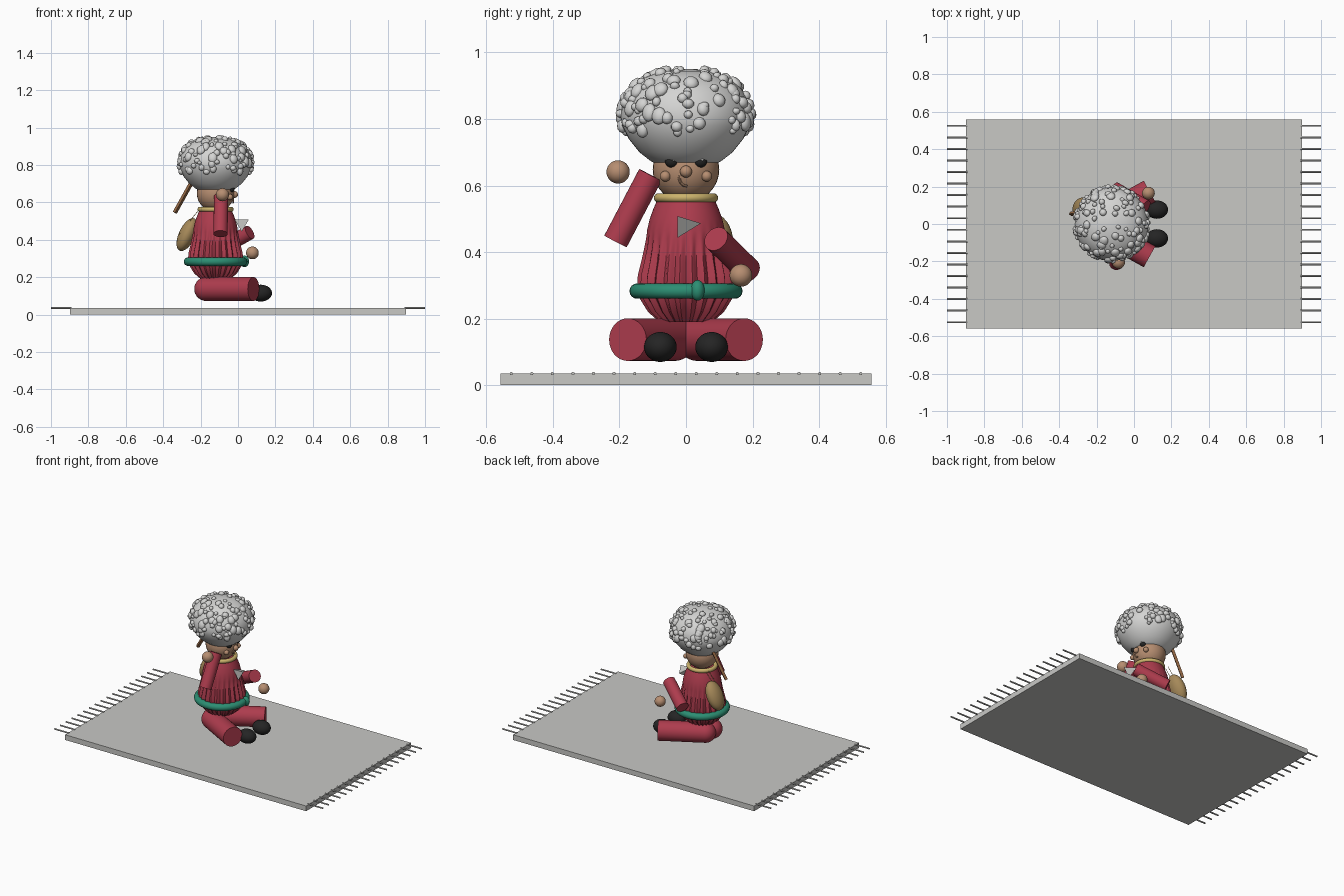
import bpy, bmesh, math, random
from mathutils import Vector, Matrix

random.seed(7)
if "Cube" in bpy.data.objects:
    bpy.data.objects.remove(bpy.data.objects["Cube"])


def material(name, *rgb):
    m = bpy.data.materials.new(name)
    m.use_nodes = True
    m.diffuse_color = (*rgb, 1)
    m.node_tree.nodes["Principled BSDF"].inputs["Base Color"].default_value = (*rgb, 1)
    return m


RED = material("crimson cloth", .42, .045, .075)
RUG = material("rug grey", .58, .58, .56)
HAIR = material("pale grey hair", .66, .66, .65)
SKIN = material("tan skin", .47, .27, .165)
GOLD = material("gold", .6, .45, .15)
GREEN = material("green sash", .025, .27, .17)
WOOD = material("brown wood", .28, .13, .055)
TAN = material("light wood", .38, .25, .1)
BLACK = material("black", .018, .018, .018)
CX = -.12  # body axis


def finish(name, bm, mat, smooth=True):
    bmesh.ops.recalc_face_normals(bm, faces=bm.faces[:])
    mesh = bpy.data.meshes.new(name)
    bm.to_mesh(mesh)
    bm.free()
    mesh.materials.append(mat)
    ob = bpy.data.objects.new(name, mesh)
    bpy.context.collection.objects.link(ob)
    if smooth:
        bpy.ops.object.select_all(action='DESELECT')
        ob.select_set(True)
        bpy.context.view_layer.objects.active = ob
        bpy.ops.object.shade_smooth_by_angle(angle=math.radians(40))
    return ob


def ball(name, mat, loc, radii, tilt=0):
    bm = bmesh.new()
    m = Matrix.Translation(loc) @ Matrix.Rotation(tilt, 4, 'Y') @ Matrix.Diagonal((*radii, 1))
    bmesh.ops.create_uvsphere(bm, u_segments=32, v_segments=16, radius=1, matrix=m)
    return finish(name, bm, mat)


def add_rod(bm, a, b, r, sides=32):
    a, b = Vector(a), Vector(b)
    turn = (b - a).to_track_quat('Z', 'Y').to_matrix().to_4x4()
    bmesh.ops.create_cone(bm, cap_ends=True, segments=sides, radius1=r, radius2=r,
                          depth=(b - a).length, matrix=Matrix.Translation((a + b) / 2) @ turn)


def rod(name, mat, a, b, r, sides=32):
    bm = bmesh.new()
    add_rod(bm, a, b, r, sides)
    return finish(name, bm, mat)


def lathe(name, mat, profile, segments=96, pleats=0):
    """Revolve (radius, height, pleat depth) points around the body axis."""
    bm = bmesh.new()
    rings = []
    for r, z, depth in profile:
        ring = []
        for i in range(segments):
            t = math.tau * i / segments
            q = r - depth * (.5 + .5 * math.cos(pleats * t))
            ring.append(bm.verts.new((CX + q * math.cos(t), q * math.sin(t), z)))
        rings.append(ring)
    for low, high in zip(rings, rings[1:]):
        for i in range(segments):
            j = (i + 1) % segments
            bm.faces.new((low[i], low[j], high[j], high[i]))
    bm.faces.new(rings[0])
    bm.faces.new(rings[-1])
    return finish(name, bm, mat)


def ring(name, mat, z, major, minor):
    bpy.ops.mesh.primitive_torus_add(location=(CX, 0, z), major_radius=major, minor_radius=minor,
                                     major_segments=48, minor_segments=16)
    ob = bpy.context.object
    ob.name = name
    ob.data.materials.append(mat)
    bpy.ops.object.shade_smooth()


# Rug and end fringes
bm = bmesh.new()
bmesh.ops.create_cube(bm, size=1, matrix=Matrix.Translation((0, 0, .0175)) @ Matrix.Diagonal((1.795, 1.115, .035, 1)))
finish("rug", bm, RUG, False)
bm = bmesh.new()
for side in (-1, 1):
    for i in range(18):
        y = -.525 + i * 1.05 / 17
        add_rod(bm, (side * .89, y, .035), (side, y, .035), .005, 8)
finish("rug_fringe", bm, RUG)

# Pleated robe, sash and collar
lathe("robe", RED, [(.08, .19, .012), (.115, .22, .014), (.14, .26, .012), (.148, .3, .014),
                    (.146, .33, .016), (.136, .37, .014), (.127, .41, .01), (.121, .44, .004),
                    (.117, .465, 0), (.109, .5, 0), (.098, .53, 0), (.085, .56, 0)],
      segments=144, pleats=24)
ring("sash", GREEN, .283, .147, .023)
ball("sash_knot", GREEN, (.035, .035, .285), (.024, .021, .031))
ring("collar", GOLD, .563, .083, .0135)

# Legs, feet, face pairs
for side, label in ((-1, "right"), (1, "left")):
    bm = bmesh.new()
    hip, knee = (-.17, side * .035, .137), (.083, side * .175, .137)
    add_rod(bm, hip, knee, .064)
    bmesh.ops.create_uvsphere(bm, u_segments=32, v_segments=16, radius=.064, matrix=Matrix.Translation(hip))
    finish(label + "_leg", bm, RED)
    ball(label + "_foot", BLACK, (.122, side * .077, .115), (.06, .049, .045))
    ball(label + "_eye", BLACK, (-.036, side * .043, .672), (.018, .02, .018))
    ball(label + "_eye_glint", HAIR, (-.02, side * .043 + .006, .678), (.004, .004, .004))
    ball(label + "_cheek", SKIN, (-.042, side * .062, .628), (.016, .016, .016))

# Sleeves and hands
rod("right_sleeve", RED, (-.09, -.107, .632), (-.094, -.212, .432), .038)
rod("left_sleeve", RED, (.063, .09, .44), (-.105, .187, .345), .039)
ball("right_hand", SKIN, (-.083, -.204, .641), (.035,) * 3)
ball("left_hand", SKIN, (.077, .165, .33), (.034,) * 3)

# Head, nose and smiling mouth
ball("head", SKIN, (CX, 0, .648), (.1, .1, .098))
ball("nose", SKIN, (-.018, 0, .642), (.018,) * 3)
bm = bmesh.new()
arc = [(-.026, .004 + .024 * math.cos(t), .622 + .024 * math.sin(t))
       for t in [math.pi * (.8 + .1 * k) for k in range(8)]]
for a, b in zip(arc, arc[1:]):
    add_rod(bm, a, b, .004, 8)
finish("mouth", bm, SKIN)

# Hair dome with scattered curls
dome = [(.09, .665, 0), (.108, .675, 0), (.14, .7, 0), (.172, .74, 0), (.192, .78, 0),
        (.197, .81, 0), (.19, .85, 0), (.168, .89, 0), (.13, .922, 0), (.08, .942, 0), (.02, .95, 0)]
lathe("hair", HAIR, dome, segments=48)
bm = bmesh.new()
for k in range(150):
    z = .76 + .188 * (k + .5) / 150
    for (r1, z1, _), (r2, z2, _) in zip(dome, dome[1:]):
        if z1 <= z <= z2:
            r = r1 + (r2 - r1) * (z - z1) / (z2 - z1)
    t = k * 2.39996 + random.uniform(-.4, .4)
    spot = Vector((CX + r * math.cos(t), r * math.sin(t), z))
    out = (spot - Vector((CX, 0, .78))).normalized()
    s = random.uniform(.011, .025)
    m = (Matrix.Translation(spot) @ out.to_track_quat('Z', 'Y').to_matrix().to_4x4()
         @ Matrix.Diagonal((s, s * random.uniform(.8, 1.25), min(s, .016), 1)))
    bmesh.ops.create_icosphere(bm, subdivisions=2, radius=1, matrix=m)
finish("hair_curls", bm, HAIR)

# Instrument on the back: bowl, neck and strings
ball("instrument_bowl", TAN, (-.272, .08, .428), (.044, .062, .095), math.radians(25))
rod("instrument_neck", WOOD, (-.338, .055, .545), (-.235, .065, .73), .012, 4)
for y in (.05, .075):
    rod("instrument_string", GOLD, (-.315, y, .43), (-.205, y, .565), .0015, 6)

# Pointed chest ornament
bm = bmesh.new()
m = Matrix.Translation((.02, .01, .48)) @ Matrix.Rotation(-math.pi / 2, 4, 'X')
bmesh.ops.create_cone(bm, cap_ends=True, segments=3, radius1=.043, radius2=0, depth=.07, matrix=m)
low = min(v.co.z for v in bm.verts)
high = max(v.co.z for v in bm.verts)
# Keep a flat edge on top and a single point below
if sum(v.co.z > high - .001 for v in bm.verts) < 2:
    bmesh.ops.rotate(bm, verts=bm.verts[:], cent=(.02, 0, .48), matrix=Matrix.Rotation(math.pi, 3, 'Y'))
bmesh.ops.translate(bm, verts=bm.verts[:], vec=(0, 0, .508 - max(v.co.z for v in bm.verts)))
finish("chest_ornament", bm, RUG, False)
